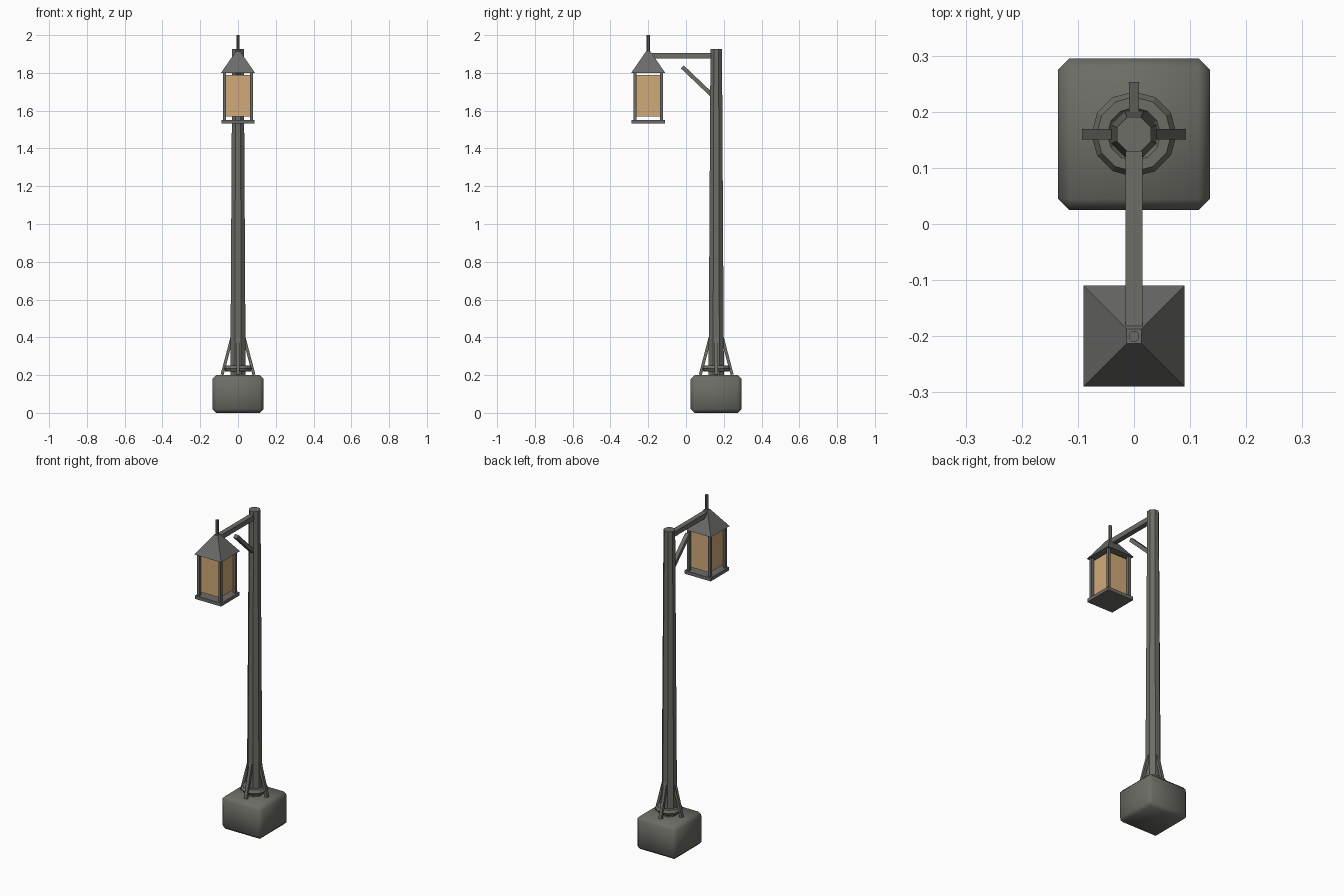
import bpy, bmesh, math
from mathutils import Vector

if "Cube" in bpy.data.objects:
    bpy.data.objects.remove(bpy.data.objects["Cube"])


def material(name, rgb):
    m = bpy.data.materials.new(name)
    m.diffuse_color = (*rgb, 1)
    m.use_nodes = True
    m.node_tree.nodes["Principled BSDF"].inputs["Base Color"].default_value = m.diffuse_color
    return m


STONE = material("grey_iron", (0.150, 0.153, 0.132))
METAL = material("lantern_metal", (0.145, 0.146, 0.140))
GLASS = material("amber_glass", (0.64, 0.40, 0.19))
POLE_Y, LAMP_Y = 0.16, -0.20


def finish(name, mat):
    o = bpy.context.object
    o.name = name
    o.data.materials.append(mat)
    return o


def box(name, center, size, mat):
    bpy.ops.mesh.primitive_cube_add(size=1, location=center)
    o = finish(name, mat)
    o.scale = size
    bpy.ops.object.transform_apply(location=False, rotation=False, scale=True)
    return o


def cone(name, y, z0, z1, r0, r1, sides, mat, turn=0):
    bpy.ops.mesh.primitive_cone_add(vertices=sides, radius1=r0, radius2=r1, depth=z1 - z0,
                                    location=(0, y, (z0 + z1) / 2), rotation=(0, 0, turn))
    return finish(name, mat)


def bar(name, a, b, width, thick, mat):
    # rectangular bar between two points
    a, b = Vector(a), Vector(b)
    d = b - a
    o = box(name, (a + b) / 2, (width, thick, d.length), mat)
    side = Vector((0, 0, 1)).cross(d)
    side.normalize()
    x = side
    z = d.normalized()
    y = z.cross(x)
    m = o.matrix_world.to_3x3()
    for i, v in enumerate((x, y, z)):
        m.col[i] = v
    o.rotation_euler = m.to_euler()
    return o


# footing block with softened chamfers
base = box("footing", (0, POLE_Y, 0.1), (0.27, 0.27, 0.2), STONE)
bev = base.modifiers.new("bevel", 'BEVEL')
bev.width = 0.02
bev.segments = 1
bpy.ops.object.modifier_apply(modifier="bevel")
bpy.ops.object.shade_smooth_by_angle(angle=math.radians(50))

# tapered octagonal pole, ring collar and four struts
cone("pole", POLE_Y, 0.19, 1.927, 0.044, 0.033, 8, STONE, math.pi / 8)
bpy.ops.mesh.primitive_torus_add(location=(0, POLE_Y, 0.235), major_segments=12, minor_segments=6,
                                 major_radius=0.057, minor_radius=0.019)
finish("collar", STONE)
for i in range(4):
    c, s = round(math.cos(i * math.pi / 2)), round(math.sin(i * math.pi / 2))
    bar(f"strut_{i}", (c * 0.084, POLE_Y + s * 0.084, 0.202),
        (c * 0.032, POLE_Y + s * 0.032, 0.40), 0.018, 0.016, STONE)

# arm and brace
box("arm", (0, (POLE_Y + LAMP_Y) / 2 - 0.005, 1.89), (0.03, 0.36, 0.03), STONE)
bar("brace", (0, 0.14, 1.68), (0, -0.02, 1.832), 0.024, 0.022, STONE)

# lantern: tray, posts, glass, roof, finial
box("lantern_tray", (0, LAMP_Y, 1.541), (0.176, 0.176, 0.02), METAL)
for i, (sx, sy) in enumerate(((-1, -1), (1, -1), (1, 1), (-1, 1))):
    box(f"lantern_post_{i}", (sx * 0.071, LAMP_Y + sy * 0.071, 1.675), (0.016, 0.016, 0.255), METAL)
box("lantern_glass", (0, LAMP_Y, 1.678), (0.126, 0.126, 0.22), GLASS)
r2 = math.sqrt(2)
cone("lantern_roof", LAMP_Y, 1.80, 1.912, 0.09 * r2, 0.013 * r2, 4, METAL, math.pi / 4)
cone("finial", LAMP_Y, 1.90, 2.0, 0.01, 0.01, 8, METAL, math.pi / 8)
